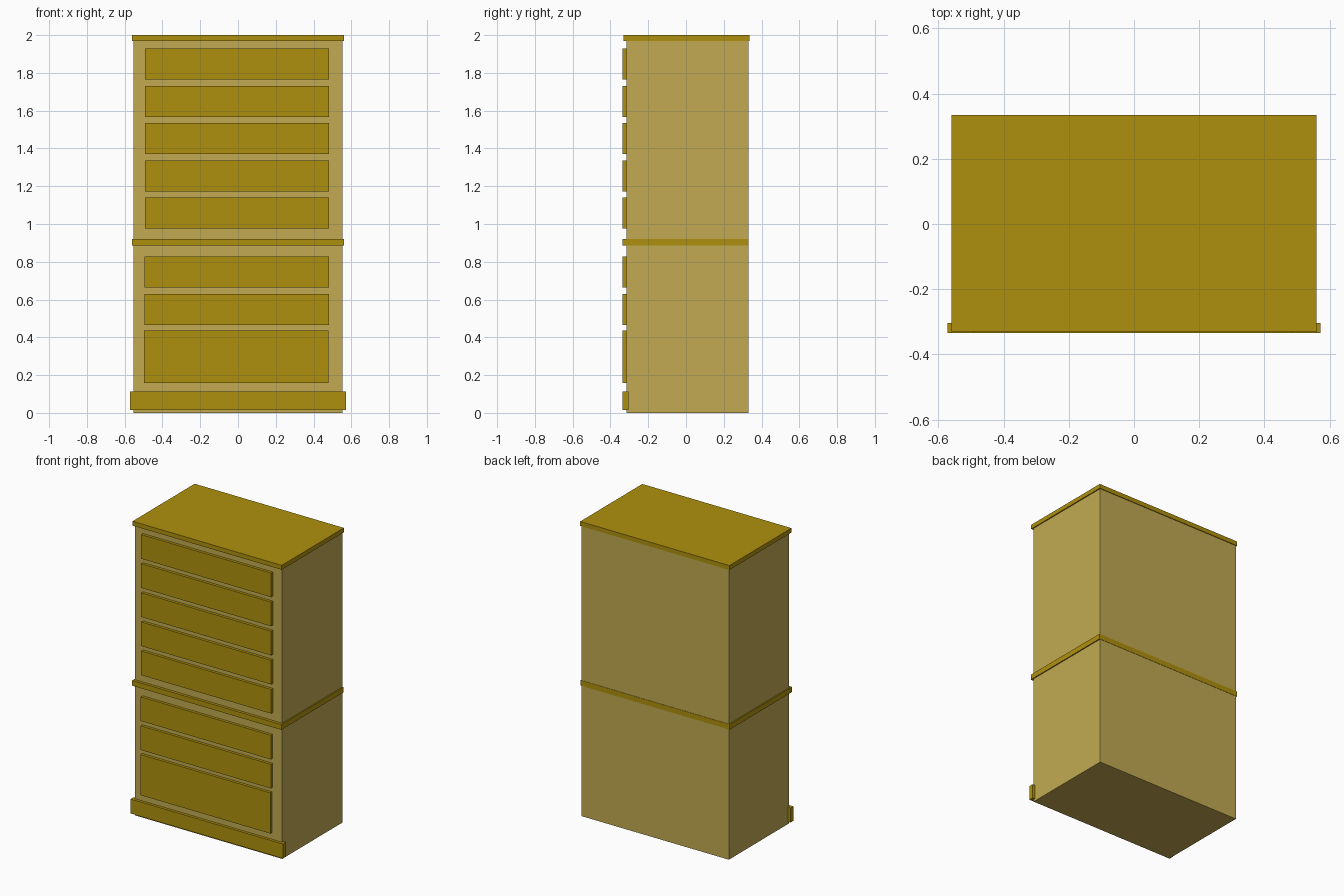
import bpy

if "Cube" in bpy.data.objects:
    bpy.data.objects.remove(bpy.data.objects["Cube"])


def material(name, rgb):
    m = bpy.data.materials.new(name)
    m.diffuse_color = (*rgb, 1.0)
    m.use_nodes = True
    m.node_tree.nodes["Principled BSDF"].inputs["Base Color"].default_value = m.diffuse_color
    return m


light_wood = material("light_wood", (0.54, 0.40, 0.085))
dark_wood = material("dark_wood", (0.43, 0.28, 0.004))


def box(name, x, y, z, mat):
    """Box from (min, max) ranges on each axis."""
    bpy.ops.mesh.primitive_cube_add(size=1, location=[sum(r) / 2 for r in (x, y, z)])
    ob = bpy.context.object
    ob.name = name
    ob.scale = [r[1] - r[0] for r in (x, y, z)]
    bpy.ops.object.transform_apply(location=False, rotation=False, scale=True)
    ob.data.materials.append(mat)
    return ob


FRONT, BODY_FRONT = -0.335, -0.316

# Cabinet carcass
box("cabinet_body", (-0.553, 0.553), (BODY_FRONT, 0.33), (0.0, 1.97), light_wood)

# Top board, middle moulding and front plinth
box("top_board", (-0.56, 0.56), (-0.331, 0.335), (1.97, 2.0), dark_wood)
box("middle_moulding", (-0.56, 0.56), (FRONT, 0.332), (0.885, 0.921), dark_wood)
box("front_plinth", (-0.572, 0.572), (FRONT, -0.304), (0.015, 0.113), dark_wood)

# Drawer fronts, slightly set into the carcass
drawer_y = (FRONT, BODY_FRONT + 0.005)
for i in range(5):
    z = 1.765 - i * 0.1975
    box(f"upper_drawer_{i + 1}", (-0.492, 0.483), drawer_y, (z, z + 0.164), dark_wood)
for i in range(2):
    z = 0.663 - i * 0.197
    box(f"lower_drawer_{i + 1}", (-0.496, 0.481), drawer_y, (z, z + 0.164), dark_wood)
box("deep_bottom_drawer", (-0.498, 0.478), drawer_y, (0.159, 0.435), dark_wood)
